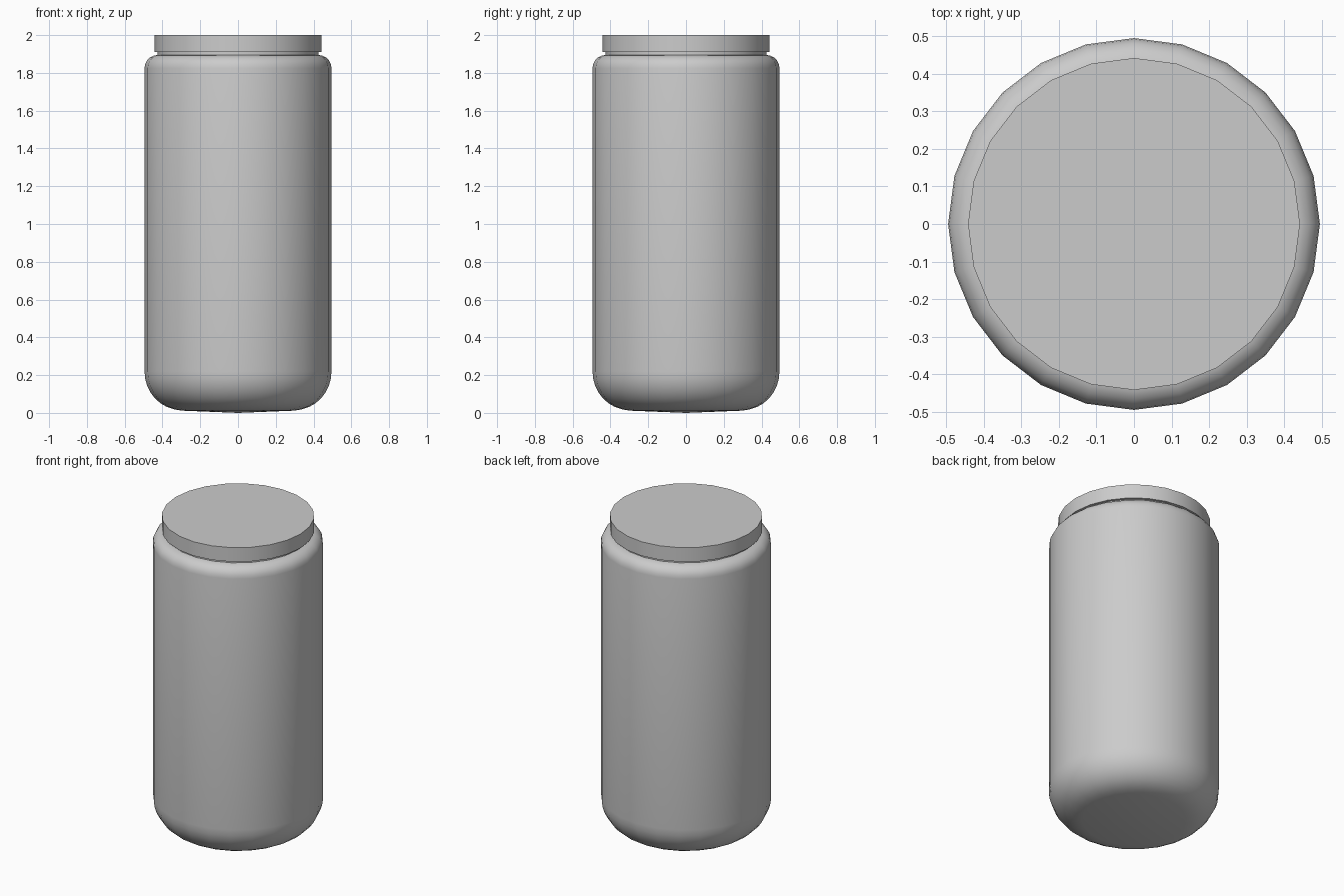
import bpy, bmesh, math

if "Cube" in bpy.data.objects:
    bpy.data.objects.remove(bpy.data.objects["Cube"])

SIDES = 24

grey = bpy.data.materials.new("light_grey")
grey.diffuse_color = (0.6, 0.6, 0.6, 1)
grey.use_nodes = True
grey.node_tree.nodes["Principled BSDF"].inputs["Base Color"].default_value = grey.diffuse_color


def lathe(name, profile, angle):
    """Revolve (radius, height) points around z; a zero radius becomes a pole."""
    bm = bmesh.new()
    rings = []
    for r, z in profile:
        if r == 0:
            rings.append([bm.verts.new((0, 0, z))] * SIDES)
        else:
            rings.append([bm.verts.new((r * math.cos(2 * math.pi * i / SIDES),
                                        r * math.sin(2 * math.pi * i / SIDES), z))
                          for i in range(SIDES)])
    for a, b in zip(rings, rings[1:]):
        for i in range(SIDES):
            j = (i + 1) % SIDES
            corners = list(dict.fromkeys((a[i], a[j], b[j], b[i])))
            bm.faces.new(corners)
    bmesh.ops.recalc_face_normals(bm, faces=bm.faces)
    mesh = bpy.data.meshes.new(name)
    bm.to_mesh(mesh)
    bm.free()
    mesh.materials.append(grey)
    obj = bpy.data.objects.new(name, mesh)
    bpy.context.collection.objects.link(obj)
    bpy.ops.object.select_all(action='DESELECT')
    obj.select_set(True)
    bpy.context.view_layer.objects.active = obj
    bpy.ops.object.shade_smooth_by_angle(angle=math.radians(angle))
    return obj


def arc(cr, cz, rr, rz, start, end, steps):
    """Elliptical corner points for a profile."""
    return [(cr + rr * math.cos(math.radians(start + (end - start) * k / steps)),
             cz + rz * math.sin(math.radians(start + (end - start) * k / steps)))
            for k in range(steps + 1)]


# Jar body: faintly domed base, wide lower curve, straight wall, tight shoulder, short neck
body = [(0, 0.005), (0.30, 0.012)]
body += arc(0.30, 0.22, 0.195, 0.205, -78, 0, 7)
body += arc(0.425, 1.825, 0.07, 0.07, 0, 90, 5)
body += [(0.425, 1.92), (0, 1.92)]
lathe("jar_body", body, 35)

# Flat screw lid
lathe("lid", [(0, 1.91), (0.442, 1.91), (0.442, 2.0), (0, 2.0)], 35)

# Drop the base exactly onto the ground
bpy.data.objects["jar_body"].data.vertices[0].co.z = 0.0
